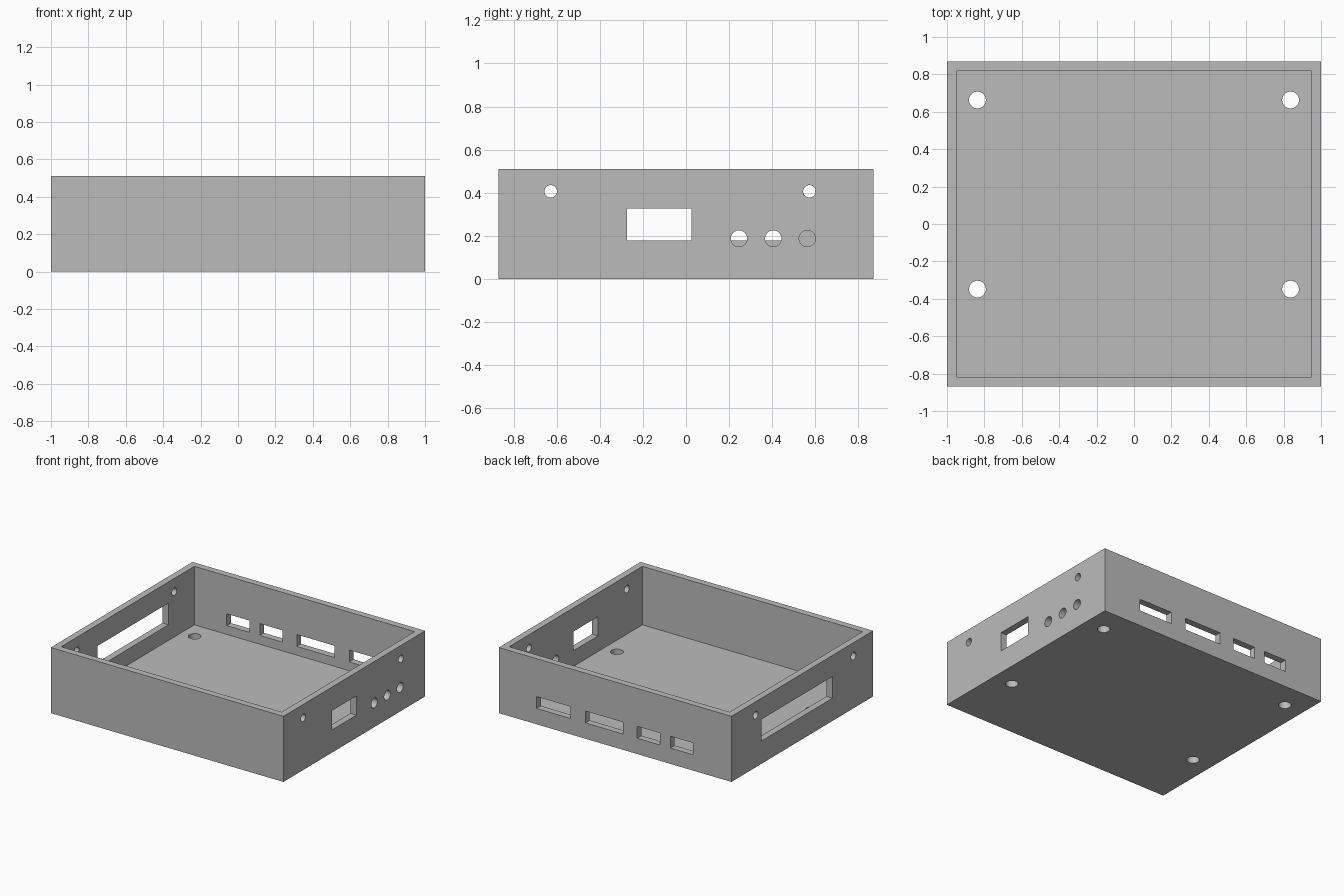
import bpy
import bmesh
from math import radians
from mathutils import Matrix, Vector

default = bpy.data.objects.get("Cube")
if default:
    bpy.data.objects.remove(default, do_unlink=True)

W, D, H = 1.0, 0.87, 0.51        # half width, half depth, height
WALL, FLOOR = 0.052, 0.055
CUT = 0.2                        # cutter length through a wall

grey = bpy.data.materials.new("plain grey")
grey.use_nodes = True
colour = (0.5, 0.5, 0.5, 1)
grey.diffuse_color = colour
grey.node_tree.nodes["Principled BSDF"].inputs["Base Color"].default_value = colour


def add_box(bm, low, high):
    low, high = Vector(low), Vector(high)
    place = Matrix.Translation((low + high) / 2) @ Matrix.Diagonal((high - low).to_4d())
    bmesh.ops.create_cube(bm, size=1, matrix=place)


def add_rod(bm, centre, radius, axis):
    turn = Matrix.Rotation(radians(90), 4, "Y") if axis == "X" else Matrix()
    bmesh.ops.create_cone(bm, cap_ends=True, segments=32, radius1=radius, radius2=radius,
                          depth=CUT, matrix=Matrix.Translation(centre) @ turn)


def make_object(name, bm):
    mesh = bpy.data.meshes.new(name)
    bm.to_mesh(mesh)
    bm.free()
    mesh.materials.append(grey)
    obj = bpy.data.objects.new(name, mesh)
    bpy.context.collection.objects.link(obj)
    return obj


# Solid block that becomes the open tray
bm = bmesh.new()
add_box(bm, (-W, -D, 0), (W, D, H))
tray = make_object("enclosure_tray", bm)

# Inner cavity, open at the top
bm = bmesh.new()
add_box(bm, (-W + WALL, -D + WALL, FLOOR), (W - WALL, D - WALL, H + CUT))
cavity = make_object("cavity_cutter", bm)

bm = bmesh.new()
# Mounting holes in the floor
for x in (-0.837, 0.837):
    for y in (-0.348, 0.663):
        add_rod(bm, (x, y, 0), 0.045, "Z")

# Lid screw holes in both side walls
for x in (-W, W):
    for y in (-0.628, 0.573):
        add_rod(bm, (x, y, 0.406), 0.029, "X")

# Round sockets and rectangular port in the +x wall
for y in (0.246, 0.405, 0.563):
    add_rod(bm, (W, y, 0.187), 0.038, "X")
add_box(bm, (W - CUT / 2, -0.274, 0.177), (W + CUT / 2, 0.025, 0.326))

# Long window in the -x wall
add_box(bm, (-W - CUT / 2, -0.37, 0.177), (-W + CUT / 2, 0.5, 0.345))

# Row of connector slots in the back wall
for x0, x1 in ((0.385, 0.675), (-0.067, 0.255), (-0.385, -0.19), (-0.67, -0.475)):
    add_box(bm, (x0, D - CUT / 2, 0.123), (x1, D + CUT / 2, 0.215))
openings = make_object("opening_cutter", bm)

# Carve the tray, then discard the cutters
bpy.context.view_layer.objects.active = tray
tray.select_set(True)
for cutter in (cavity, openings):
    cutter.hide_render = True
    mod = tray.modifiers.new(cutter.name, "BOOLEAN")
    mod.operation = "DIFFERENCE"
    mod.solver = "EXACT"
    mod.object = cutter
    bpy.ops.object.modifier_apply(modifier=mod.name)
    bpy.data.objects.remove(cutter, do_unlink=True)

bpy.ops.object.shade_smooth_by_angle(angle=radians(30))
